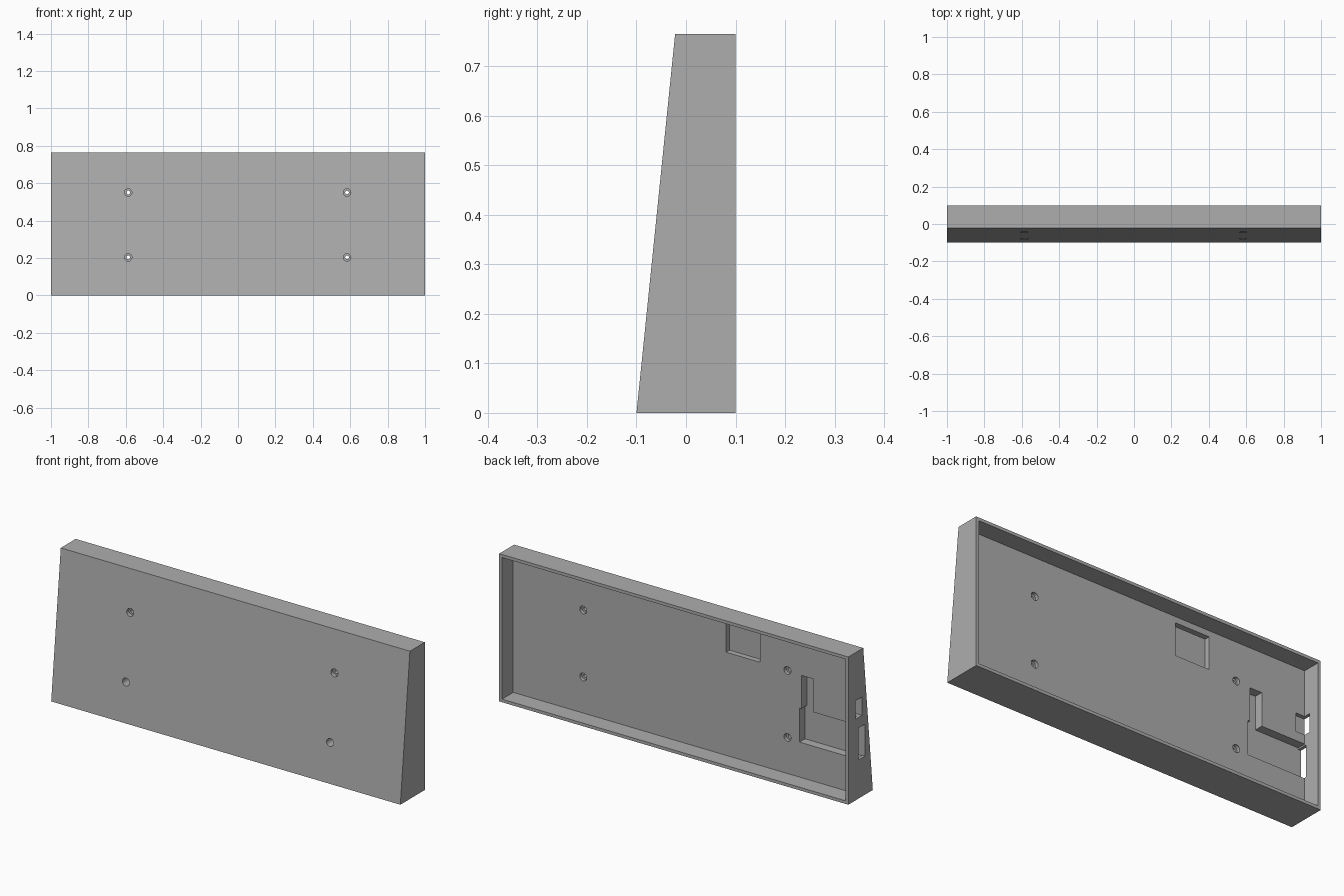
import bpy, bmesh
from mathutils import Matrix, Vector

default = bpy.data.objects.get("Cube")
if default:
    bpy.data.objects.remove(default, do_unlink=True)

HEIGHT = 0.765
BACK = 0.10
FLOOR = 0.008      # inner face of the front panel
WALL = 0.016

grey = bpy.data.materials.new("plain_grey")
grey.use_nodes = True
grey.diffuse_color = (0.42, 0.42, 0.42, 1)
grey.node_tree.nodes["Principled BSDF"].inputs["Base Color"].default_value = grey.diffuse_color


def add_object(name, bm):
    bmesh.ops.recalc_face_normals(bm, faces=bm.faces)
    mesh = bpy.data.meshes.new(name)
    bm.to_mesh(mesh)
    bm.free()
    mesh.materials.append(grey)
    obj = bpy.data.objects.new(name, mesh)
    bpy.context.collection.objects.link(obj)
    return obj


def box(name, x, y, z):
    bm = bmesh.new()
    bmesh.ops.create_cube(bm, size=1)
    for v in bm.verts:
        v.co = Vector(r[0] if c < 0 else r[1] for r, c in zip((x, y, z), v.co))
    return add_object(name, bm)


def bore(name, x, z, radius, y):
    bm = bmesh.new()
    turn = Matrix.Translation((x, sum(y) / 2, z)) @ Matrix.Rotation(1.5707963, 4, "X")
    bmesh.ops.create_cone(bm, cap_ends=True, segments=24, radius1=radius,
                          radius2=radius, depth=y[1] - y[0], matrix=turn)
    return add_object(name, bm)


# Wedge body: side profile extruded across the width
bm = bmesh.new()
profile = [(-0.10, 0), (BACK, 0), (BACK, HEIGHT), (-0.022, HEIGHT)]
side = bm.faces.new([bm.verts.new((-1, y, z)) for y, z in profile])
swept = bmesh.ops.extrude_face_region(bm, geom=[side])["geom"]
bmesh.ops.translate(bm, vec=(2, 0, 0),
                    verts=[g for g in swept if isinstance(g, bmesh.types.BMVert)])
case = add_object("case_shell", bm)

cutters = [
    # Open back
    box("cavity", (WALL - 1, 1 - WALL), (FLOOR, 0.2), (WALL, HEIGHT - WALL)),
    # Recesses in the inner face of the front panel
    box("upper_recess", (-0.43, -0.235), (-0.02, 0.05), (0.55, 0.718)),
    box("lower_recess", (-0.984, -0.656), (-0.037, 0.05), (0.197, 0.373)),
    box("slot_recess", (-0.735, -0.667), (-0.037, 0.04), (0.30, 0.545)),
    # Openings through the side wall
    box("lower_port", (-1.1, -0.9), (-0.037, 0.017), (0.20, 0.365)),
    box("upper_port", (-1.1, -0.935), (-0.012, 0.04), (0.42, 0.515)),
]

# Screw holes, counterbored from both sides
for x in (-0.587, 0.583):
    for z in (0.203, 0.55):
        cutters += [bore("screw_hole", x, z, 0.010, (-0.2, 0.05)),
                    bore("front_counterbore", x, z, 0.020, (-0.2, -0.026)),
                    bore("back_counterbore", x, z, 0.020, (-0.010, 0.05))]

for cutter in cutters:
    cutter.hide_render = True
    cut = case.modifiers.new(cutter.name, "BOOLEAN")
    cut.operation = "DIFFERENCE"
    cut.solver = "EXACT"
    cut.object = cutter

# Bake the cuts and drop the cutters
bpy.context.view_layer.update()
baked = bpy.data.meshes.new_from_object(
    case.evaluated_get(bpy.context.evaluated_depsgraph_get()))
case.modifiers.clear()
case.data = baked
baked.name = "case_shell"
for cutter in cutters:
    bpy.data.objects.remove(cutter, do_unlink=True)

# Keep edges crisp, with smooth bore walls
bpy.ops.object.select_all(action="DESELECT")
bpy.context.view_layer.objects.active = case
case.select_set(True)
bpy.ops.object.shade_smooth_by_angle(angle=0.52)
